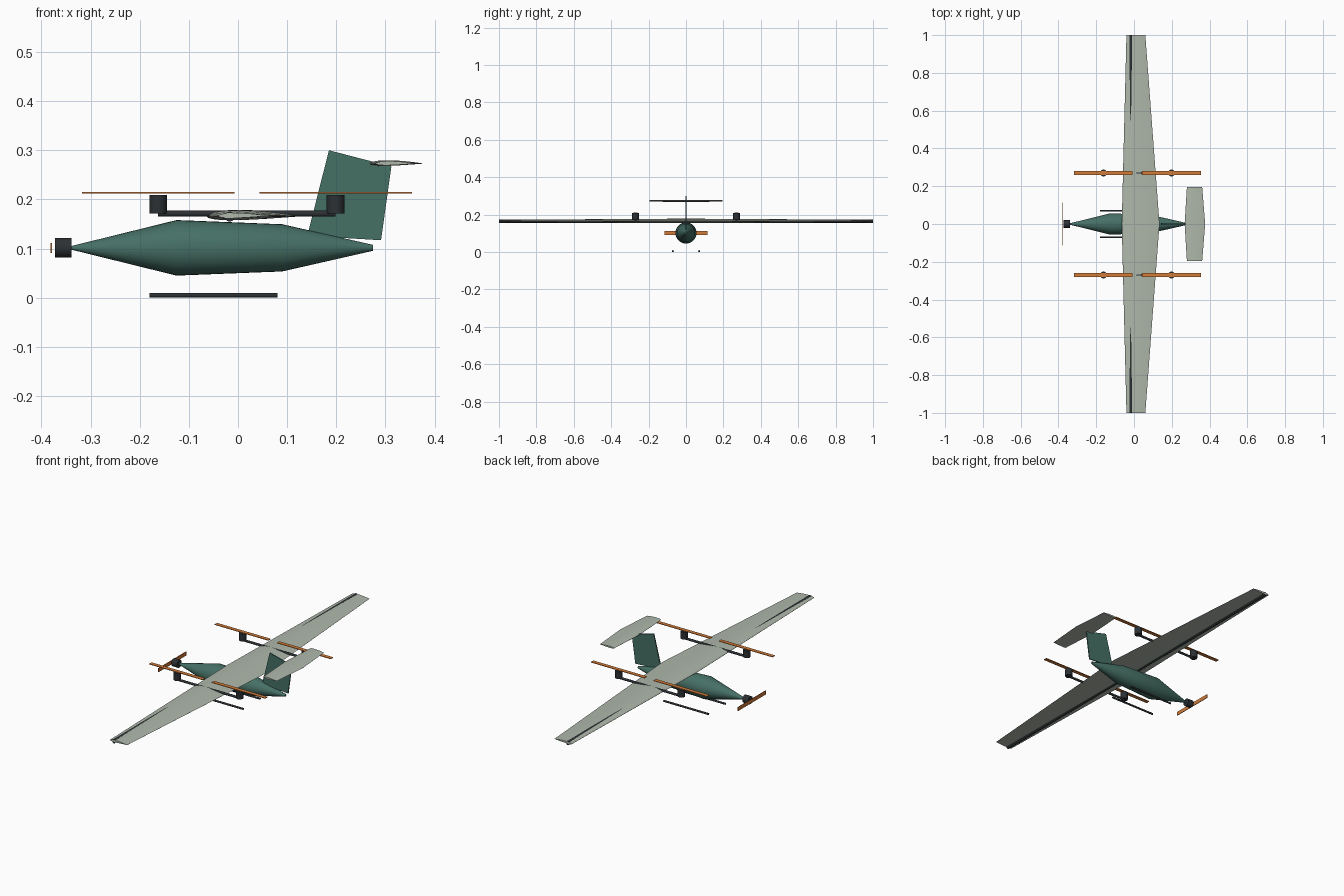
import bpy, bmesh, math
from mathutils import Vector

if "Cube" in bpy.data.objects:
    bpy.data.objects.remove(bpy.data.objects["Cube"])


def material(name, rgb):
    m = bpy.data.materials.new(name)
    m.diffuse_color = (*rgb, 1)
    m.use_nodes = True
    m.node_tree.nodes["Principled BSDF"].inputs["Base Color"].default_value = m.diffuse_color
    return m


GREEN = material("green", (0.06, 0.16, 0.13))
PALE = material("pale_grey", (0.43, 0.48, 0.41))
DARK = material("charcoal", (0.025, 0.03, 0.033))
ORANGE = material("orange", (0.65, 0.2, 0.04))


def loft(name, rings, mat, smooth=True):
    """Skin a list of equal-length closed rings and cap both ends."""
    bm = bmesh.new()
    loops = [[bm.verts.new(p) for p in ring] for ring in rings]
    n = len(loops[0])
    for a, b in zip(loops, loops[1:]):
        for i in range(n):
            j = (i + 1) % n
            bm.faces.new((a[i], a[j], b[j], b[i]))
    bm.faces.new(loops[0])
    bm.faces.new(loops[-1])
    bmesh.ops.recalc_face_normals(bm, faces=bm.faces)
    me = bpy.data.meshes.new(name)
    bm.to_mesh(me)
    bm.free()
    me.materials.append(mat)
    ob = bpy.data.objects.new(name, me)
    bpy.context.collection.objects.link(ob)
    if smooth:
        bpy.ops.object.select_all(action='DESELECT')
        ob.select_set(True)
        bpy.context.view_layer.objects.active = ob
        bpy.ops.object.shade_smooth_by_angle(angle=math.radians(30))
    return ob


def turned(name, start, axis, profile, mat, sides=24):
    """Round body: profile is (distance along axis, radius)."""
    axis = Vector(axis)
    u = axis.orthogonal().normalized()
    v = axis.cross(u)
    angles = [2 * math.pi * i / sides for i in range(sides)]
    rings = [[Vector(start) + axis * d + (u * math.cos(a) + v * math.sin(a)) * r
              for a in angles] for d, r in profile]
    return loft(name, rings, mat)


def tube(name, start, axis, length, radius, mat, sides=24):
    return turned(name, start, axis, [(0, radius), (length, radius)], mat, sides)


def box(name, centre, size, mat):
    c, s = Vector(centre), Vector(size) / 2
    rings = [[c + Vector((x * s.x, y * s.y, z * s.z))
              for x, y in ((-1, -1), (1, -1), (1, 1), (-1, 1))] for z in (-1, 1)]
    return loft(name, rings, mat, False)


def airfoil(x0, x1, y, z, thick=0.105, camber=0.01, steps=12):
    """Closed aerofoil section from leading edge x0 to trailing edge x1."""
    c = x1 - x0

    def point(t, side):
        h = 5 * thick * (0.2969 * math.sqrt(t) - 0.126 * t - 0.3516 * t**2
                         + 0.2843 * t**3 - 0.1015 * t**4)
        return (x0 + c * t, y, z + c * (camber * 4 * t * (1 - t) + side * h))
    ts = [(1 - math.cos(math.pi * i / steps)) / 2 for i in range(steps + 1)]
    return [point(t, 1) for t in reversed(ts)] + [point(t, -1) for t in ts[1:]]


# Fuselage
turned("fuselage", (-0.342, 0, 0.1015), (1, 0, 0),
       [(0, 0.003), (0.217, 0.0565), (0.432, 0.048), (0.617, 0.006)], GREEN, 32)

# Wing with through spar
loft("wing", [airfoil(-0.04, 0.06, -1, 0.1665), airfoil(-0.065, 0.135, 0, 0.1665),
              airfoil(-0.04, 0.06, 1, 0.1665)], PALE)
tube("wing_spar", (-0.017, -1, 0.165), (0, 1, 0), 2, 0.01, DARK)

# Tail fin and tailplane
fin = [(0.141, 0.126), (0.291, 0.117), (0.312, 0.267), (0.185, 0.3)]
loft("tail_fin", [[(x, y, z) for x, z in fin] for y in (-0.003, 0.003)], GREEN, False)
loft("tailplane", [airfoil(0.28, 0.361, -0.195, 0.273), airfoil(0.268, 0.377, 0, 0.273),
                   airfoil(0.28, 0.361, 0.195, 0.273)], PALE)

# Nose motor and propeller
tube("nose_motor", (-0.372, 0, 0.102), (1, 0, 0), 0.033, 0.02, DARK)
box("nose_propeller", (-0.38, 0, 0.1015), (0.003, 0.23, 0.02), ORANGE)

# Lift booms, motors, rotors and landing skids on each side
for side, s in (("right", -1), ("left", 1)):
    y = 0.27 * s
    tube(side + "_boom", (-0.1625, y, 0.171), (1, 0, 0), 0.361, 0.006, DARK)
    for end, x in (("front", -0.1625), ("rear", 0.1985)):
        tube(f"{side}_{end}_lift_motor", (x, y, 0.171), (0, 0, 1), 0.038, 0.018, DARK)
        box(f"{side}_{end}_lift_rotor", (x, y, 0.2135), (0.31, 0.02, 0.003), ORANGE)
    tube(side + "_skid", (-0.18, 0.07 * s, 0.005), (1, 0, 0), 0.26, 0.005, DARK, 16)
